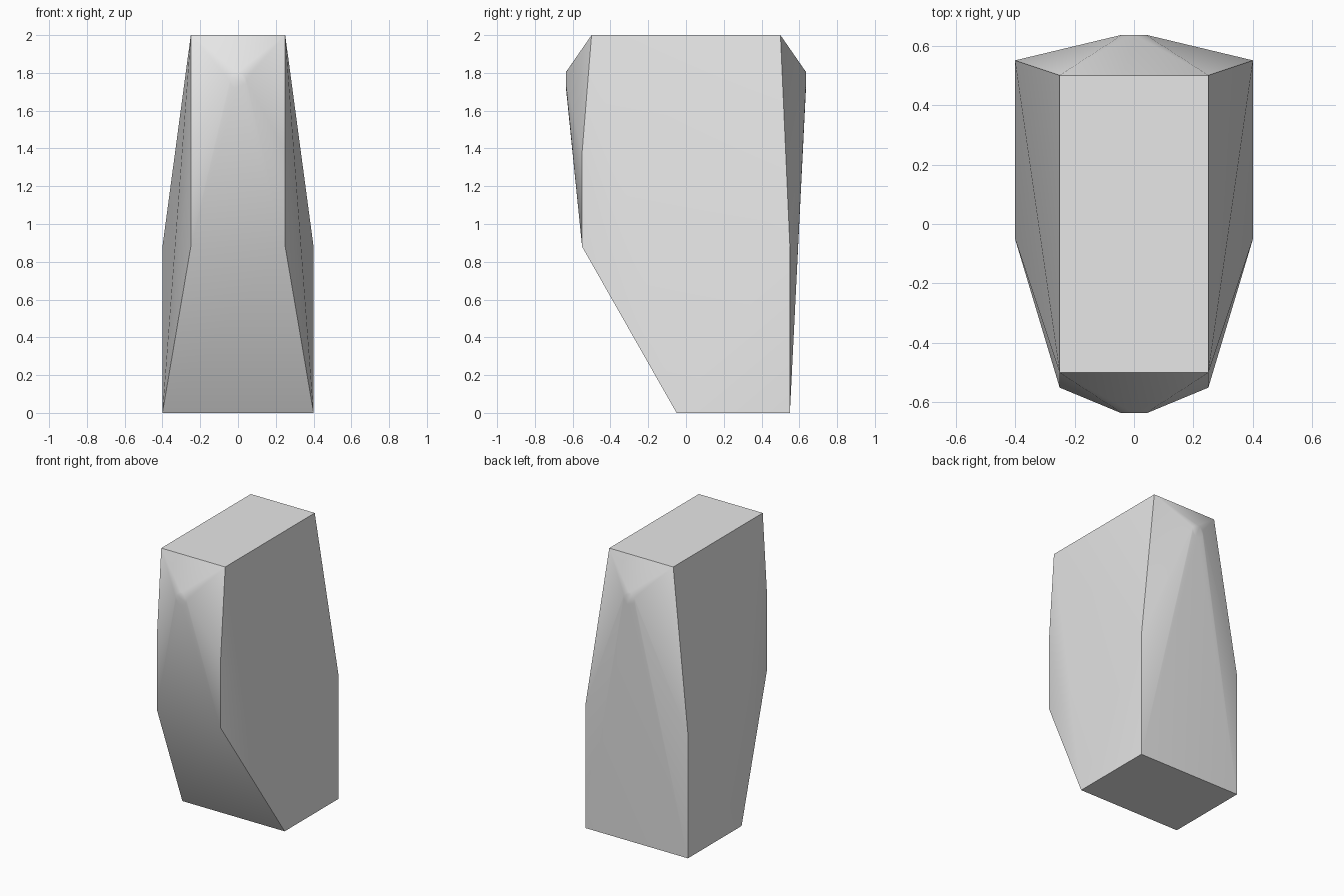
import bpy, bmesh, math

cube = bpy.data.objects.get("Cube")
if cube:
    bpy.data.objects.remove(cube, do_unlink=True)

# Single grey colour
grey = bpy.data.materials.new("plain_grey")
grey.use_nodes = True
colour = (0.8, 0.8, 0.8, 1)
grey.diffuse_color = colour
grey.node_tree.nodes["Principled BSDF"].inputs["Base Color"].default_value = colour

# Corners of one half, mirrored across x
corners = [
    (0.25, -0.5, 2), (0.25, 0.5, 2),            # flat top
    (0.25, -0.55, 1.38), (0.25, -0.55, 0.88),   # front edge
    (0.4, 0.55, 0.88),                          # rear shoulder
    (0.4, -0.05, 0), (0.4, 0.55, 0),            # base
]
points = [(side * x, y, z) for x, y, z in corners for side in (-1, 1)]

# Small round flat tips at the front and back
TIP_RADIUS, TIP_HEIGHT, TIP_REACH, SIDES = 0.045, 1.76, 0.635, 16
for end in (-1, 1):
    for i in range(SIDES):
        a = math.tau * i / SIDES
        points.append((TIP_RADIUS * math.cos(a), end * TIP_REACH,
                       TIP_HEIGHT + TIP_RADIUS * math.sin(a)))

# Wrap the corners and tips in one faceted shell
bm = bmesh.new()
for p in points:
    bm.verts.new(p)
bmesh.ops.convex_hull(bm, input=bm.verts[:])
bmesh.ops.dissolve_limit(bm, angle_limit=math.radians(0.2),
                         verts=bm.verts[:], edges=bm.edges[:])
bmesh.ops.recalc_face_normals(bm, faces=bm.faces[:])
mesh = bpy.data.meshes.new("faceted_block")
bm.to_mesh(mesh)
bm.free()
mesh.materials.append(grey)

block = bpy.data.objects.new("faceted_block", mesh)
bpy.context.collection.objects.link(block)

# Smooth the gentle facets, keep the outer creases sharp
bpy.ops.object.select_all(action="DESELECT")
block.select_set(True)
bpy.context.view_layer.objects.active = block
bpy.ops.object.shade_smooth_by_angle(angle=math.radians(40))
